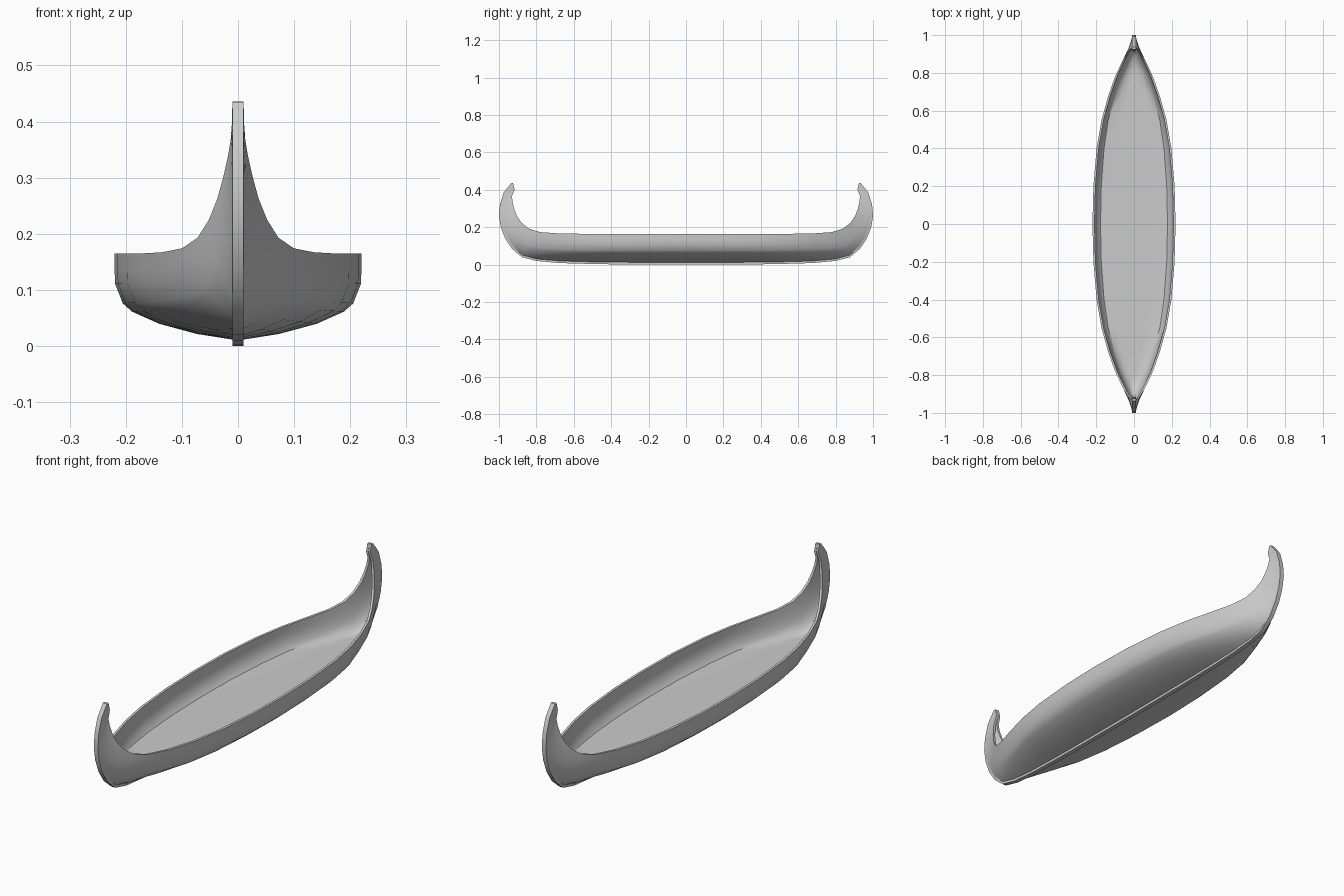
import bpy, bmesh, math
from mathutils import Vector

if "Cube" in bpy.data.objects:
    bpy.data.objects.remove(bpy.data.objects["Cube"])

# Stations of one half: keel (y, z), gunwale (y, z), half width
STATIONS = [
    (0, 0, 0, .165, .22), (.2, .001, .2, .165, .215), (.4, .002, .4, .165, .198),
    (.55, .005, .55, .165, .172), (.68, .009, .68, .167, .136), (.8, .02, .78, .174, .100),
    (.877, .04, .84, .193, .072), (.93, .085, .88, .225, .052), (.967, .14, .905, .262, .037),
    (.99, .20, .92, .302, .026), (1, .26, .928, .338, .018), (.995, .32, .93, .368, .013),
    (.975, .385, .916, .402, .0105), (.936, .435, .925, .436, .0101)]
# Half section, gunwale to keel: height share, round midship width, sharp stem width
SECTION = [(1, 1, 1), (.82, 1, .9), (.67, .995, .79), (.46, .93, .6), (.37, .85, .48),
           (.24, .62, .3), (.13, .30, .1), (.07, 0, 0), (0, 0, 0)]
KEEL = .01      # half width of the keel strip
WALL = .011     # shell thickness
FLOOR = .06     # deck level inside


def ring(station, index, side):
    """Closed cross-section: outer skin, then inner skin."""
    ky, kz, sy, sz, w = station
    keel, rail = Vector((0, ky * side, kz)), Vector((0, sy * side, sz))
    v = min(1, max(0, (index - 3) / 5))
    hollow = min(1, (w - KEEL) / .01)
    outer, inner = [], []
    for h, u, s in SECTION:
        x = KEEL + (w - KEEL) * (u * (1 - v) + s * v)
        p = keel.lerp(rail, h)
        outer.append(Vector((x, p.y, p.z)))
        q = keel.lerp(rail, 1 - (1 - max(h, .15)) * hollow)
        xi = max(x - WALL, .0005) if h > 0 else 0
        inner.append(Vector((xi, q.y, max(q.z, FLOOR))))
    flip = lambda pts: [Vector((-p.x, p.y, p.z)) for p in pts]
    return (outer + flip(outer)[::-1] + flip(inner) + inner[:-1][::-1])


# Hull with keel strip and both curved stems, lofted from tip to tip
n = len(STATIONS)
rings = [ring(STATIONS[i], i, -1) for i in range(n - 1, 0, -1)]
rings += [ring(STATIONS[i], i, 1) for i in range(n)]
bm = bmesh.new()
loops = [[bm.verts.new(p) for p in r] for r in rings]
for a, b in zip(loops, loops[1:]):
    for i in range(len(a)):
        j = (i + 1) % len(a)
        bm.faces.new((a[i], a[j], b[j], b[i]))
half = 2 * len(SECTION)
for end in (loops[0], loops[-1]):
    bm.faces.new(end[:half])
    bm.faces.new([end[0], end[half - 1]] + end[half:])
bmesh.ops.remove_doubles(bm, verts=bm.verts, dist=.0002)
bmesh.ops.recalc_face_normals(bm, faces=bm.faces)
mesh = bpy.data.meshes.new("boat_hull")
bm.to_mesh(mesh)
bm.free()
hull = bpy.data.objects.new("boat_hull", mesh)
bpy.context.collection.objects.link(hull)
bpy.context.view_layer.objects.active = hull
hull.select_set(True)
bpy.ops.object.shade_smooth_by_angle(angle=math.radians(40))
